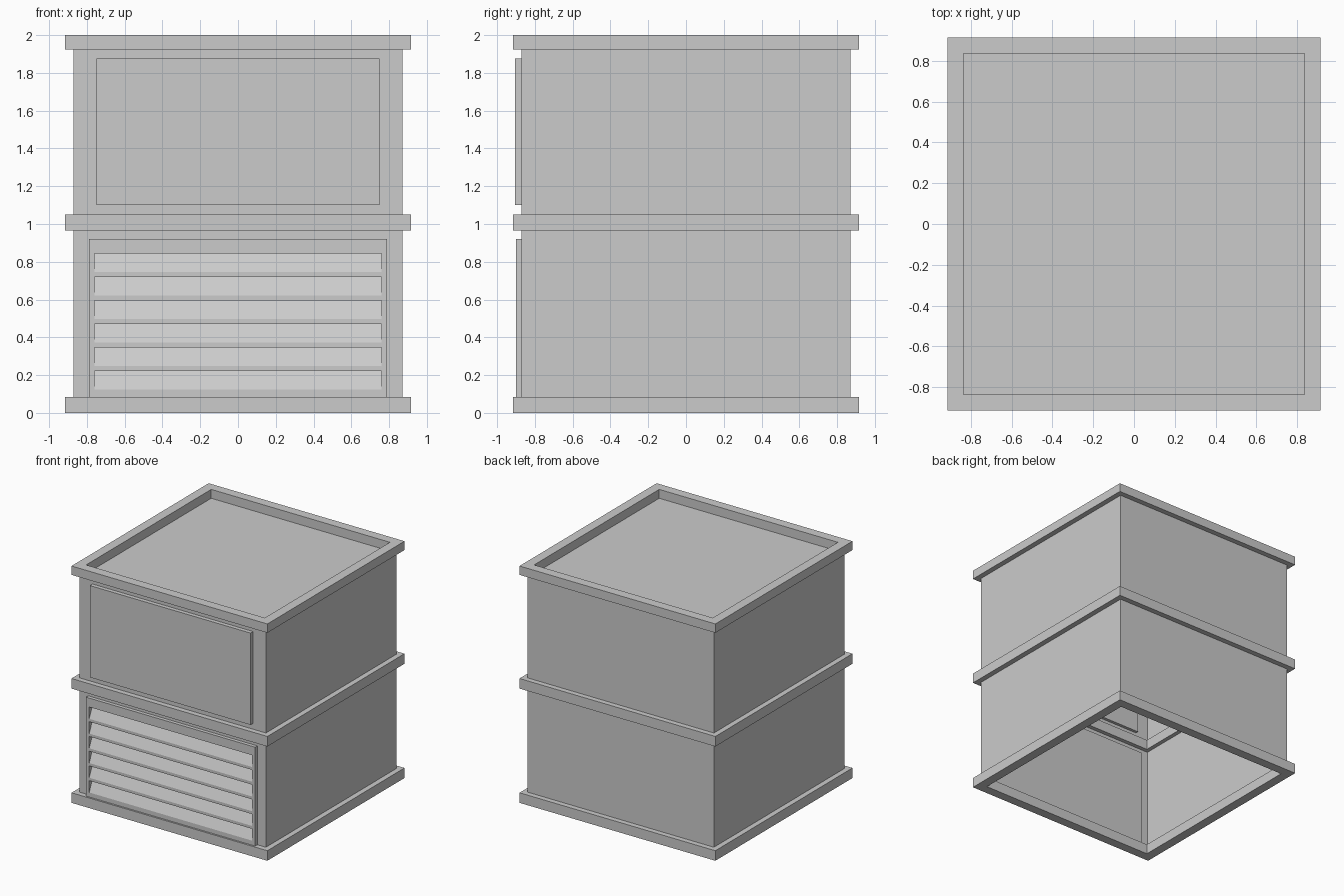
import bpy
import bmesh

cube = bpy.data.objects.get("Cube")
if cube:
    bpy.data.objects.remove(cube, do_unlink=True)

grey = bpy.data.materials.new("plain grey")
grey.use_nodes = True
COLOUR = (0.6, 0.6, 0.6, 1)
grey.diffuse_color = COLOUR
grey.node_tree.nodes["Principled BSDF"].inputs["Base Color"].default_value = COLOUR

WALL = 0.87
RIM_OUT, RIM_IN = 0.915, 0.835
DECK = 1.925
VENT_X, VENT_TOP, VENT_BOTTOM = 0.79, 0.92, 0.085
VENT_FRONT, VENT_BACK = -0.9, -0.845


def finish(name, bm, fix_normals=True):
    bmesh.ops.remove_doubles(bm, verts=bm.verts, dist=0.0001)
    if fix_normals:
        bmesh.ops.recalc_face_normals(bm, faces=bm.faces)
    mesh = bpy.data.meshes.new(name)
    bm.to_mesh(mesh)
    bm.free()
    mesh.materials.append(grey)
    obj = bpy.data.objects.new(name, mesh)
    bpy.context.collection.objects.link(obj)
    return obj


def add_prism(bm, profile, x0, x1):
    """Extrude a (y, z) profile along x."""
    face = bm.faces.new([bm.verts.new((x0, y, z)) for y, z in profile])
    moved = bmesh.ops.extrude_face_region(bm, geom=[face], use_keep_orig=True)["geom"]
    verts = [v for v in moved if isinstance(v, bmesh.types.BMVert)]
    bmesh.ops.translate(bm, verts=verts, vec=(x1 - x0, 0, 0))


def rect(y0, y1, z0, z1):
    return [(y0, z0), (y1, z0), (y1, z1), (y0, z1)]


def square_ring(name, z0, z1):
    """Square frame with a rectangular section."""
    bm = bmesh.new()
    section = [(RIM_OUT, z0), (RIM_OUT, z1), (RIM_IN, z1), (RIM_IN, z0)]
    corners = [(-1, -1), (1, -1), (1, 1), (-1, 1)]
    loops = [[bm.verts.new((sx * r, sy * r, z)) for r, z in section] for sx, sy in corners]
    for i in range(4):
        a, b = loops[i], loops[(i + 1) % 4]
        for j in range(4):
            k = (j + 1) % 4
            bm.faces.new((a[j], b[j], b[k], a[k]))
    finish(name, bm)


# Thin open-bottomed body, with an opening behind the vent
bm = bmesh.new()


def quad(*points):
    bm.faces.new([bm.verts.new(p) for p in points])


low, w = 0.04, WALL
quad((w, -w, low), (w, w, low), (w, w, DECK), (w, -w, DECK))
quad((-w, w, low), (-w, -w, low), (-w, -w, DECK), (-w, w, DECK))
quad((w, w, low), (-w, w, low), (-w, w, DECK), (w, w, DECK))
quad((-w, -w, DECK), (w, -w, DECK), (w, w, DECK), (-w, w, DECK))
for x0, x1, z0, z1 in [(-w, -VENT_X, low, VENT_TOP), (VENT_X, w, low, VENT_TOP),
                       (-w, w, VENT_TOP, DECK)]:
    quad((x0, -w, z0), (x1, -w, z0), (x1, -w, z1), (x0, -w, z1))
finish("body_shell", bm, fix_normals=False)

# Base, middle and top rims
square_ring("base_rim", 0, 0.085)
square_ring("middle_rim", 0.965, 1.05)
square_ring("top_rim", DECK, 2)

# Upper front panel
bm = bmesh.new()
add_prism(bm, rect(-0.905, VENT_BACK, 1.1, 1.875), -0.75, 0.75)
finish("upper_panel", bm)

# Louvred vent: saw-tooth slats between two plain stiles
bm = bmesh.new()
profile = [(VENT_BACK, VENT_BOTTOM), (VENT_BACK, VENT_TOP), (VENT_FRONT, VENT_TOP)]
for i in range(6):
    top = 0.845 - i * 0.1244
    profile += [(VENT_FRONT, top), (VENT_FRONT + 0.045, top), (VENT_FRONT, top - 0.1)]
profile.append((VENT_FRONT, VENT_BOTTOM))
add_prism(bm, profile, -0.76, 0.76)
finish("vent_louvres", bm)

for side, name in ((-1, "vent_stile_right"), (1, "vent_stile_left")):
    bm = bmesh.new()
    x0, x1 = sorted((side * 0.76, side * VENT_X))
    add_prism(bm, rect(VENT_FRONT, VENT_BACK, VENT_BOTTOM, VENT_TOP), x0, x1)
    finish(name, bm)
